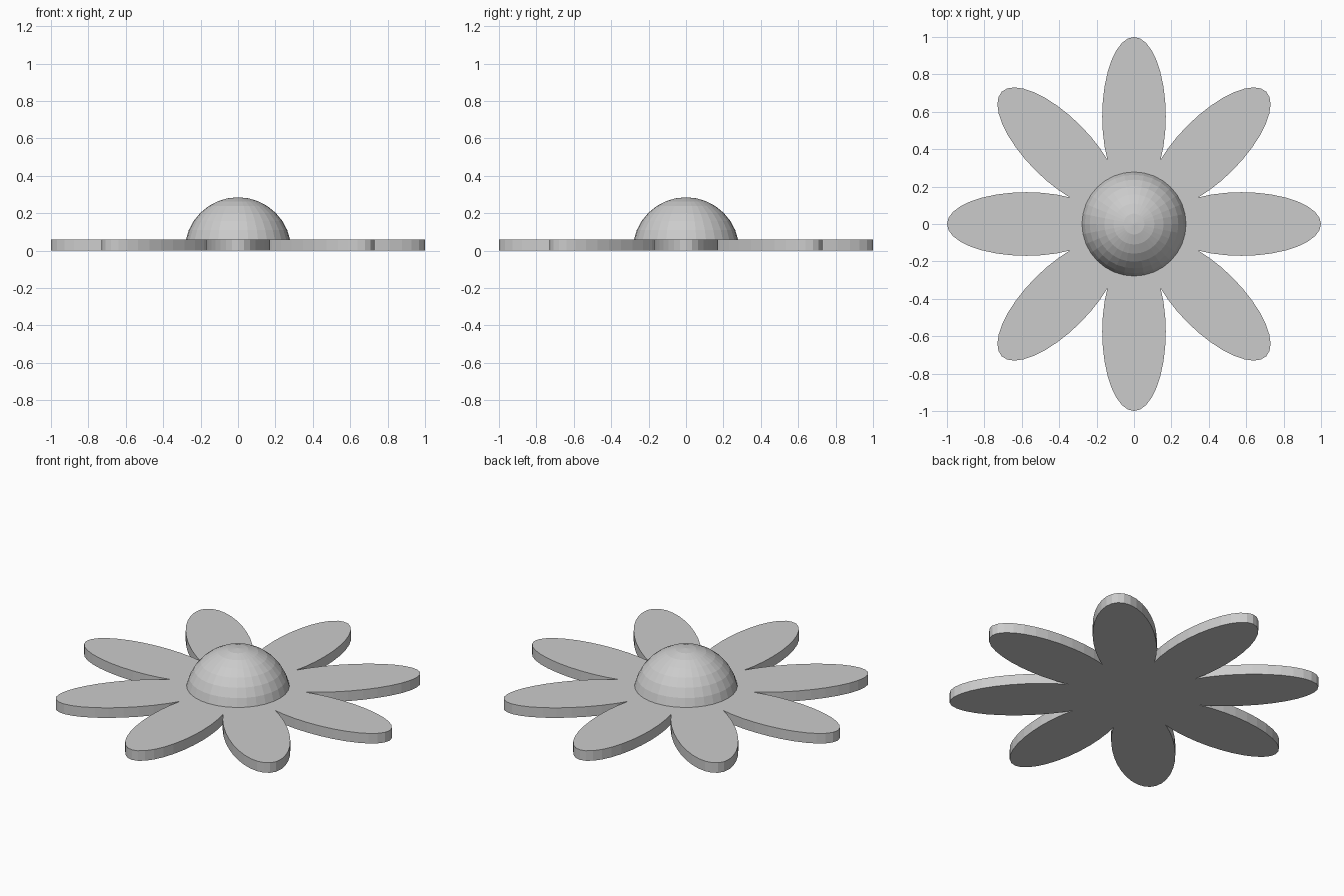
import bpy, bmesh
from math import sin, cos, tan, pi
from mathutils import Matrix

if "Cube" in bpy.data.objects:
    bpy.data.objects.remove(bpy.data.objects["Cube"])

PETALS, THICK = 8, 0.06
CENTRE, LONG, WIDE = 0.575, 0.425, 0.17   # petal ellipse
VALLEY = 0.343                            # x where neighbouring petals meet


def make_object(name, bm):
    bmesh.ops.recalc_face_normals(bm, faces=bm.faces[:])
    mesh = bpy.data.meshes.new(name)
    bm.to_mesh(mesh)
    bm.free()
    obj = bpy.data.objects.new(name, mesh)
    bpy.context.collection.objects.link(obj)
    return obj


# Petal plate: one petal's outer arc, repeated around and extruded
arc = [(VALLEY, -VALLEY * tan(pi / PETALS))]
for k in range(-16, 17):
    t = 2 * pi * k / 32
    x, y = CENTRE + LONG * cos(t), WIDE * sin(t)
    if x > VALLEY + 0.01:
        arc.append((x, y))

bm = bmesh.new()
verts = []
for i in range(PETALS):
    turn = Matrix.Rotation(2 * pi * i / PETALS, 3, 'Z')
    for x, y in arc:
        v = bm.verts.new((x, y, 0))
        v.co = turn @ v.co
        verts.append(v)
base = bm.faces.new(verts)
ext = bmesh.ops.extrude_face_region(bm, geom=[base], use_keep_orig=True)
top = [g for g in ext["geom"] if isinstance(g, bmesh.types.BMVert)]
bmesh.ops.translate(bm, verts=top, vec=(0, 0, THICK))
make_object("petals", bm)

# Flower centre: faceted dome rising through the plate
bm = bmesh.new()
bmesh.ops.create_uvsphere(bm, u_segments=32, v_segments=16, radius=0.285)
bmesh.ops.bisect_plane(bm, geom=bm.verts[:] + bm.edges[:] + bm.faces[:],
                       plane_co=(0, 0, THICK - 0.005), plane_no=(0, 0, 1),
                       clear_inner=True)
make_object("flower_centre", bm)
